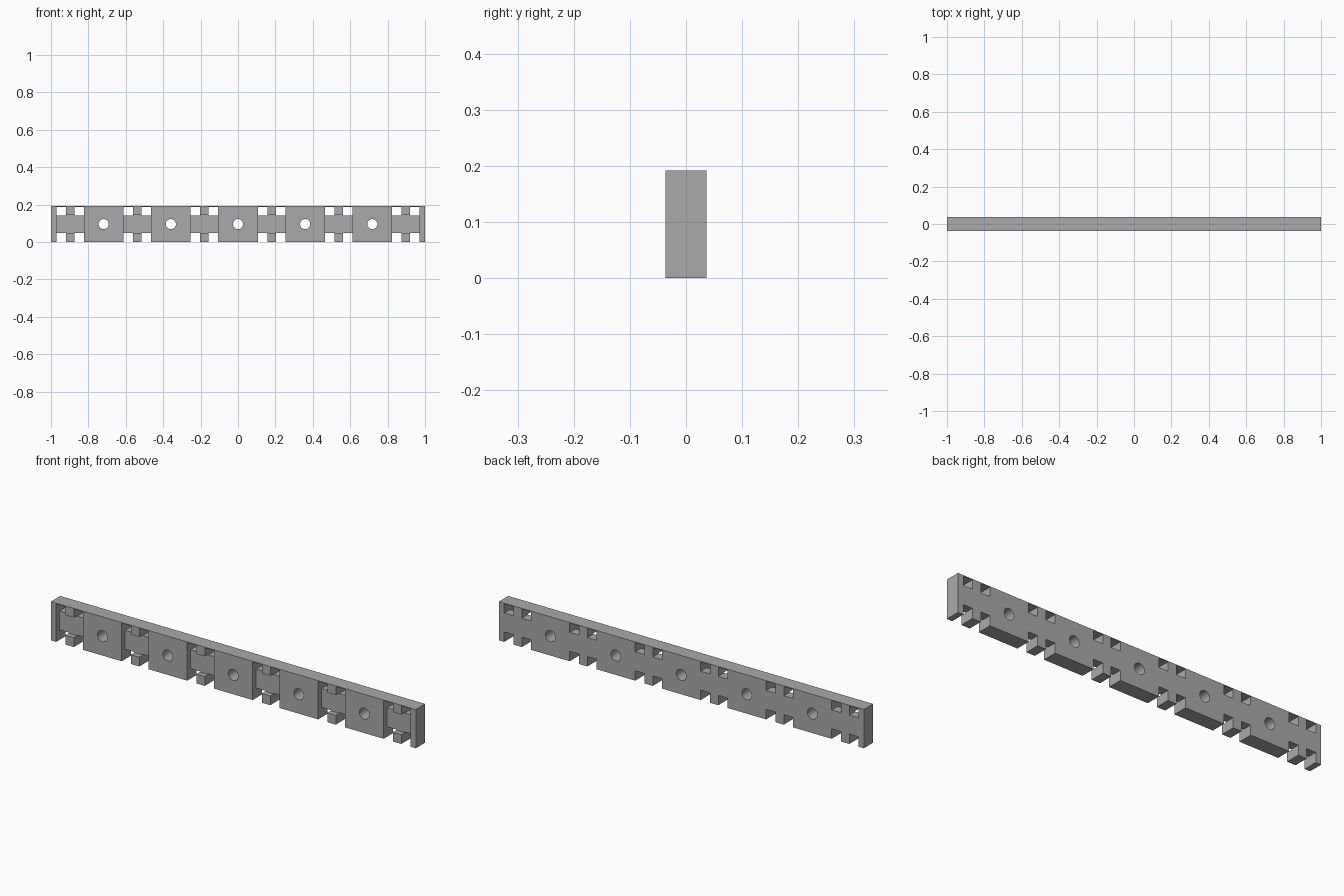
import bpy, bmesh, math
from mathutils import Matrix, Vector

if "Cube" in bpy.data.objects:
    bpy.data.objects.remove(bpy.data.objects["Cube"])

# Main sizes
LENGTH, DEPTH, HEIGHT = 2.0, 0.073, 0.192
PITCH, MID = 0.359, HEIGHT / 2
RECESS, TAB = 0.0735, 0.023        # half widths
BAND, LID = 0.047, 0.004           # half height of web, roof thickness
POCKET = 0.027                     # how far the web sits behind the front

grey = bpy.data.materials.new("grey")
grey.use_nodes = True
grey.diffuse_color = (0.4, 0.4, 0.4, 1)
grey.node_tree.nodes["Principled BSDF"].inputs["Base Color"].default_value = (0.4, 0.4, 0.4, 1)


def add_box(bm, low, high):
    low, high = Vector(low), Vector(high)
    matrix = Matrix.Translation((low + high) / 2) @ Matrix.Diagonal((high - low).to_4d())
    bmesh.ops.create_cube(bm, size=1, matrix=matrix)


def add_hole(bm, x, radius=0.027):
    matrix = Matrix.Translation((x, 0, MID)) @ Matrix.Rotation(math.pi / 2, 4, "X")
    bmesh.ops.create_cone(bm, cap_ends=True, segments=32, radius1=radius,
                          radius2=radius, depth=DEPTH * 3, matrix=matrix)


def make_object(name, bm):
    mesh = bpy.data.meshes.new(name)
    bm.to_mesh(mesh)
    bm.free()
    mesh.materials.append(grey)
    obj = bpy.data.objects.new(name, mesh)
    bpy.context.collection.objects.link(obj)
    return obj


# Solid bar
bm = bmesh.new()
add_box(bm, (-LENGTH / 2, -DEPTH / 2, 0), (LENGTH / 2, DEPTH / 2, HEIGHT))
bar = make_object("notched_bar", bm)

# Through notches on both sides of each tab, and the screw holes
through, pockets = bmesh.new(), bmesh.new()
for i in range(6):
    x = (i - 2.5) * PITCH
    for left, right in ((x - RECESS, x - TAB), (x + TAB, x + RECESS)):
        add_box(through, (left, -DEPTH, -MID), (right, DEPTH, MID - BAND))
        add_box(through, (left, -DEPTH, MID + BAND), (right, DEPTH, HEIGHT - LID))
    # Shallow front pocket over the web between blocks
    add_box(pockets, (x - RECESS, -DEPTH, MID - BAND - 0.003),
            (x + RECESS, POCKET - DEPTH / 2, MID + BAND + 0.003))
for i in range(5):
    add_hole(through, (i - 2) * PITCH)

# Cut the bar and drop the cutters
bpy.context.view_layer.objects.active = bar
for name, shape in (("notch_cutter", through), ("pocket_cutter", pockets)):
    cutter = make_object(name, shape)
    cutter.hide_render = True
    cut = bar.modifiers.new(name, "BOOLEAN")
    cut.operation, cut.solver, cut.object = "DIFFERENCE", "EXACT", cutter
    bpy.ops.object.modifier_apply(modifier=cut.name)
    bpy.data.objects.remove(cutter)

# Smooth hole walls, sharp edges elsewhere
bar.select_set(True)
bpy.ops.object.shade_smooth_by_angle(angle=math.radians(30))
